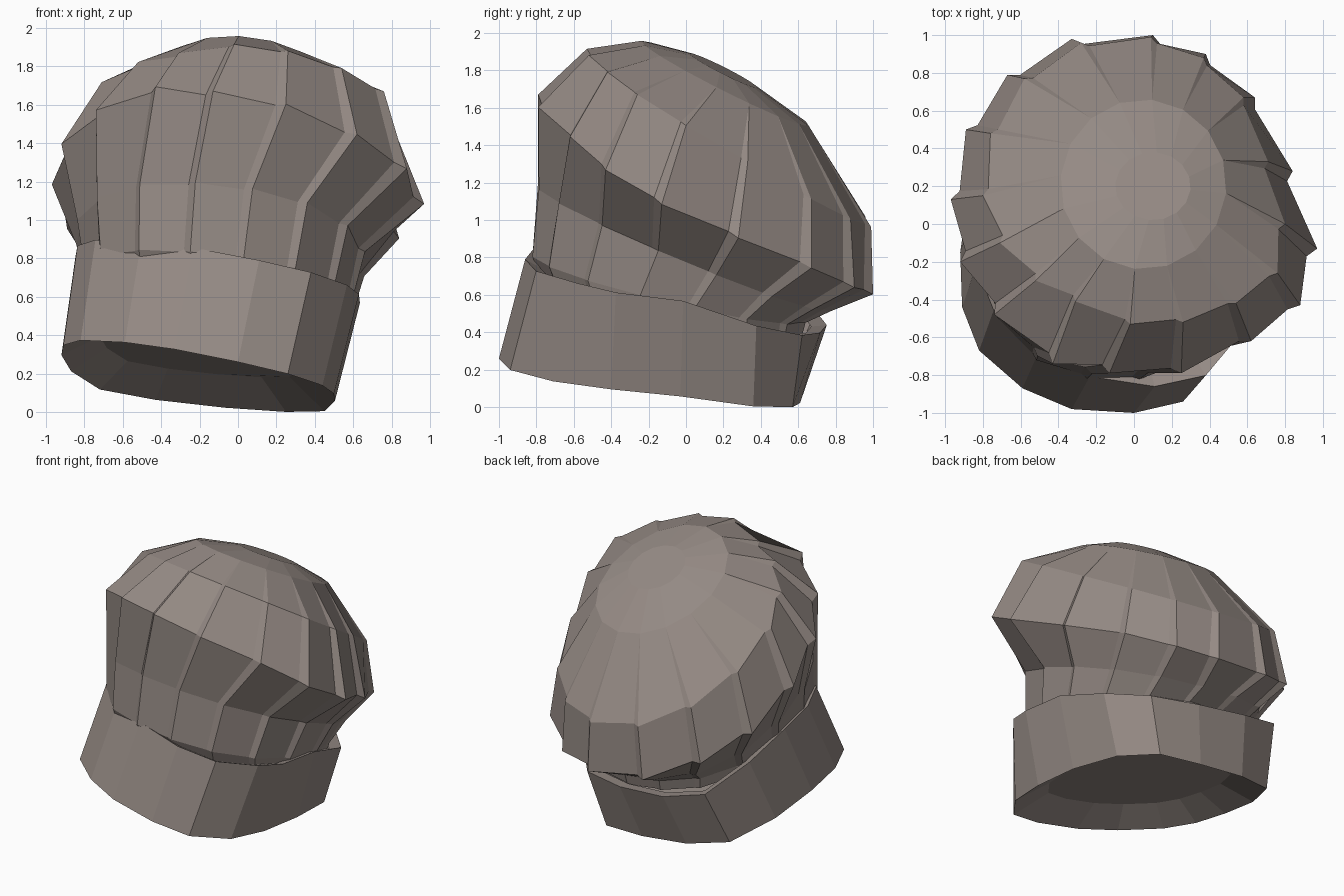
import bpy, bmesh, math

if "Cube" in bpy.data.objects:
    bpy.data.objects.remove(bpy.data.objects["Cube"])

mat = bpy.data.materials.new("warm grey cloth")
mat.diffuse_color = (0.30, 0.255, 0.232, 1)
mat.use_nodes = True
mat.node_tree.nodes["Principled BSDF"].inputs["Base Color"].default_value = mat.diffuse_color


def loft(name, rings, cap_start=False, cap_end=False):
    """Skin equal-length rings of points into one flat-shaded mesh."""
    bm = bmesh.new()
    rows = [[bm.verts.new(p) for p in ring] for ring in rings]
    n = len(rows[0])
    for a, b in zip(rows, rows[1:]):
        for i in range(n):
            j = (i + 1) % n
            bm.faces.new((a[i], a[j], b[j], b[i]))
    if cap_start:
        bm.faces.new(rows[0][::-1])
    if cap_end:
        bm.faces.new(rows[-1])
    bmesh.ops.remove_doubles(bm, verts=bm.verts, dist=0.0005)
    me = bpy.data.meshes.new(name)
    bm.to_mesh(me)
    bm.free()
    me.materials.append(mat)
    ob = bpy.data.objects.new(name, me)
    bpy.context.collection.objects.link(ob)
    return ob


def inset(ring, s, dz):
    """Shrink a ring toward its centre and shift it vertically."""
    c = [sum(p[k] for p in ring) / len(ring) for k in range(3)]
    return [(c[0] + (x - c[0]) * s, c[1] + (y - c[1]) * s,
             c[2] + (z - c[2]) * s + dz) for x, y, z in ring]


# Head band: tilted 16-sided tube with recessed underside and top ledge
outline = [(.26, -.94), (.44, -.71), (.50, -.40), (.505, -.03), (.45, .36), (.25, .57),
           (-.07, .61), (-.43, .61), (-.72, .52), (-.87, .20), (-.92, -.15),
           (-.91, -.44), (-.82, -.67), (-.59, -.87), (-.33, -.98), (0, -1.0)]
rim = [(x, y, max(0, .13 - .15 * x - .13 * y + .06 * x * y - .06 * max(0, y)))
       for x, y in outline]


def lift(x, y, z):
    """Point on the upper edge of the band above a rim point."""
    skew = .1 * min(0, x) + (.2 * max(0, x) if y > -.5 else 0)
    return (x * 1.04 + .11, y * .975 + .115 - skew,
            z + .51 - .02 * y - .2 * max(0, y))


top = [lift(*p) for p in rim]
loft("head_band", [inset(rim, .72, .13), rim, top, inset(top, .90, -.03)],
     cap_start=True)


# Pleated crown: tilted rings, each of 16 pleats ending in a short step
def ellipse(cx, cy, rx, ry, start=-6, square=0):
    pts = []
    for k in range(16):
        a = math.radians(start + 22.5 * k)
        s = 1 + square * math.sin(2 * a) ** 2
        pts.append((cx + rx * s * math.cos(a), cy + ry * s * math.sin(a)))
    return pts


def pleat_ring(points, z0, bx, by, depth, step, bxy=0, droop=0):
    """Double each point: an inner fold just clockwise of the outer edge."""
    cx = sum(p[0] for p in points) / 16
    cy = sum(p[1] for p in points) / 16
    c, s = math.cos(math.radians(-step)), math.sin(math.radians(-step))
    pts = []
    for x, y in points:
        dx, dy = x - cx, y - cy
        k = 1 - depth
        for px, py in ((cx + k * (dx * c - dy * s), cy + k * (dx * s + dy * c)), (x, y)):
            z = z0 + bx * px + by * py + bxy * px * py - droop * max(0, abs(px) - .65)
            pts.append((px, py, z))
    return pts


widest = [(.97, -.13), (.84, .28), (.64, .67), (.38, .90), (.10, 1.0), (-.33, .98),
          (-.67, .79), (-.89, .50), (-.97, .13), (-.92, -.20), (-.74, -.48),
          (-.43, -.74), (-.13, -.79), (.25, -.79), (.62, -.62), (.88, -.43)]
shoulder = [(.80, .0), (.71, .33), (.58, .67), (.37, .88), (.09, .99), (-.28, .96),
            (-.58, .77), (-.76, .48), (-.80, .15), (-.71, -.10), (-.52, -.30),
            (-.31, -.41), (-.02, -.53), (.26, -.52), (.54, -.42), (.76, -.26)]

loft("pleated_crown", [
    pleat_ring(ellipse(-.10, -.08, .69, .71, -12, .04), .53, -.12, -.24, .02, 3),  # hidden hem
    pleat_ring(ellipse(-.10, -.09, .71, .74, -12, .04), .61, -.12, -.24, .025, 3), # neck
    pleat_ring(ellipse(-.09, -.01, .76, .79, -10, .04), .84, -.10, -.42, .035, 3), # lower bulge
    pleat_ring(widest, 1.19, -.13, -.58, .045, 3, .06, .15),                       # widest fold
    pleat_ring(shoulder, 1.585, -.10, -.62, .035, 2.5),                            # shoulder
    pleat_ring(ellipse(.05, .21, .44, .45), 1.84, -.10, -.50, 0, 0),               # crown edge
    pleat_ring(ellipse(.10, .20, .20, .18), 1.91, -.10, -.50, 0, 0),               # crown centre
], cap_end=True)
